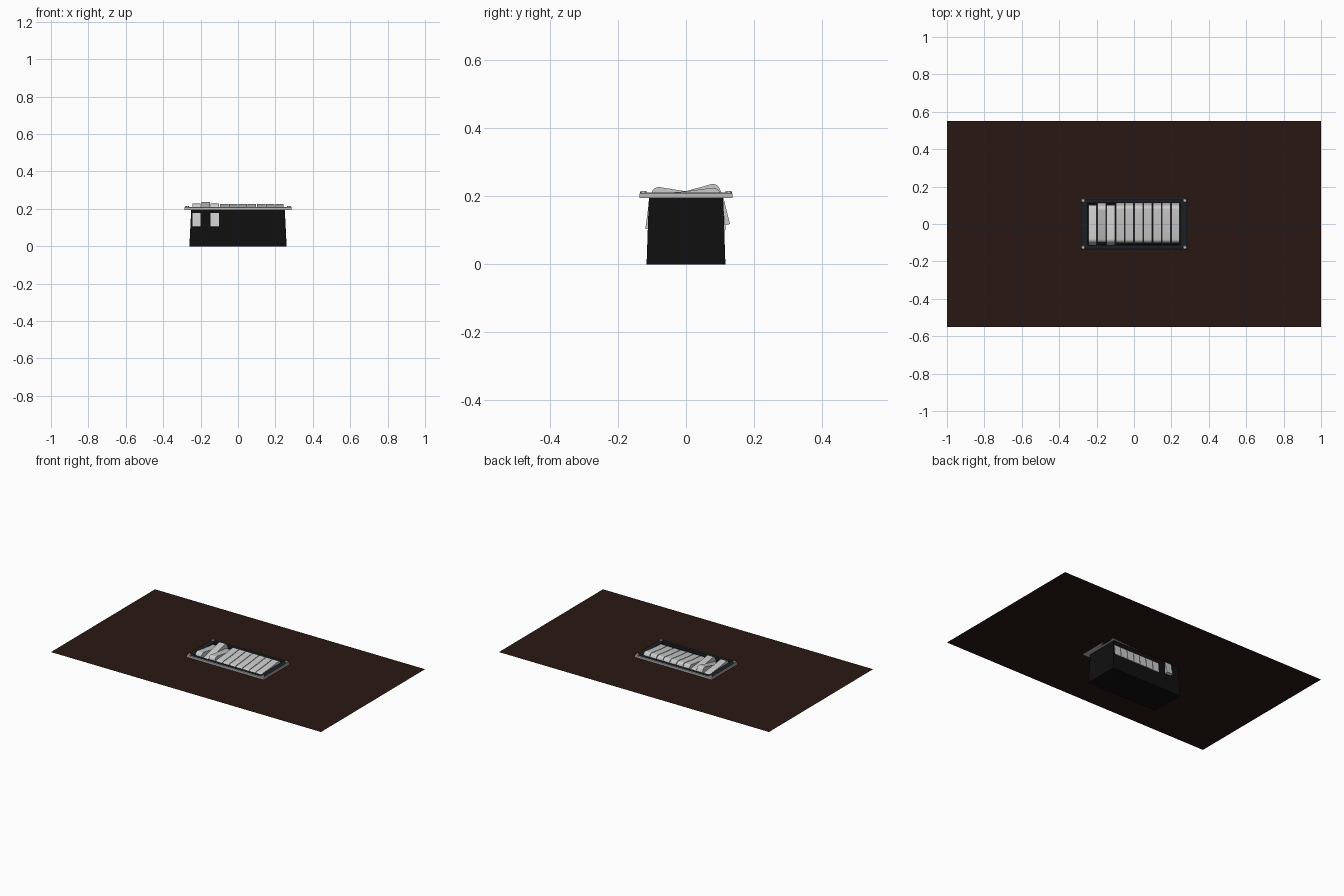
import bpy, bmesh, math
from mathutils import Matrix

if "Cube" in bpy.data.objects:
    bpy.data.objects.remove(bpy.data.objects["Cube"])


def material(name, rgb):
    m = bpy.data.materials.new(name)
    m.diffuse_color = (*rgb, 1)
    m.use_nodes = True
    m.node_tree.nodes["Principled BSDF"].inputs["Base Color"].default_value = m.diffuse_color
    return m


BROWN = material("dark_brown", (0.022, 0.009, 0.007))
BLACK = material("black", (0.005, 0.005, 0.005))
CHARCOAL = material("charcoal", (0.012, 0.014, 0.016))
GREY = material("grey", (0.5, 0.5, 0.5))


def finish(name, bm, mats=(), fix=True):
    if fix:
        bmesh.ops.recalc_face_normals(bm, faces=bm.faces[:])
    me = bpy.data.meshes.new(name)
    bm.to_mesh(me)
    bm.free()
    for m in mats:
        me.materials.append(m)
    ob = bpy.data.objects.new(name, me)
    bpy.context.collection.objects.link(ob)
    return ob


def rect(bm, x, y, z):
    return [bm.verts.new((sx * x, sy * y, z))
            for sx, sy in ((-1, -1), (1, -1), (1, 1), (-1, 1))]


def bridge(bm, a, b):
    n = len(a)
    return [bm.faces.new((a[i], a[(i + 1) % n], b[(i + 1) % n], b[i])) for i in range(n)]


# Mounting panel: thin sheet with an opening for the switch
bm = bmesh.new()
bridge(bm, rect(bm, 1, 0.55, 0.195), rect(bm, 0.25, 0.111, 0.195))
for f in bm.faces:
    if f.normal.z < 0:
        f.normal_flip()
finish("mounting_panel", bm, [BROWN])

# Housing: tapered open-topped box below the panel
bm = bmesh.new()
low = rect(bm, 0.26, 0.116, 0)
high = rect(bm, 0.25, 0.109, 0.2)
bm.faces.new(low)
bridge(bm, low, high)
finish("switch_housing", bm, [BLACK])

# Frame: grey rim with a dark top
bm = bmesh.new()
loops = [rect(bm, 0.286, 0.137, 0.195), rect(bm, 0.286, 0.137, 0.208),
         rect(bm, 0.283, 0.134, 0.211), rect(bm, 0.249, 0.113, 0.211),
         rect(bm, 0.249, 0.113, 0.195)]
for i in range(5):
    for f in bridge(bm, loops[i], loops[(i + 1) % 5]):
        f.material_index = 1 if i in (2, 3) else 0
finish("frame", bm, [GREY, CHARCOAL])

# Corner screws: low bevelled discs
for sx in (-1, 1):
    for sy in (-1, 1):
        bm = bmesh.new()
        bmesh.ops.create_cone(bm, cap_ends=True, segments=16, radius1=0.011,
                              radius2=0.008, depth=0.007,
                              matrix=Matrix.Translation((sx * 0.272, sy * 0.125, 0.2125)))
        finish("screw", bm, [GREY])

# Rockers: rounded block profile, tilted about a pivot at panel height
HALF, TOP, BOTTOM, R = 0.106, 0.017, -0.11, 0.022
profile = [(-HALF, BOTTOM), (HALF, BOTTOM)]
arc = [(HALF - 0.004 - R + R * math.cos(t), TOP - R + R * math.sin(t))
       for t in (i * math.pi / 12 for i in range(7))]
profile += [(HALF, -0.02)] + arc + [(0, TOP - 0.002)]
profile += [(-y, z) for y, z in reversed(arc)] + [(-HALF, -0.02)]
tilts = [-7.5, 14, -7.5] + [6] * 7
for i, tilt in enumerate(tilts):
    bm = bmesh.new()
    a, b = [[bm.verts.new((x, y, z)) for y, z in profile] for x in (-0.0225, 0.0225)]
    bm.faces.new(a)
    bm.faces.new(b)
    bridge(bm, a, b)
    bm.transform(Matrix.Translation(((i - 4.5) * 0.0493, 0, 0.2))
                 @ Matrix.Rotation(math.radians(tilt), 4, 'X'))
    ob = finish(f"rocker_{i + 1}", bm)
    bpy.context.view_layer.objects.active = ob
    ob.select_set(True)
    bpy.ops.object.shade_smooth_by_angle(angle=math.radians(30))
    ob.select_set(False)
